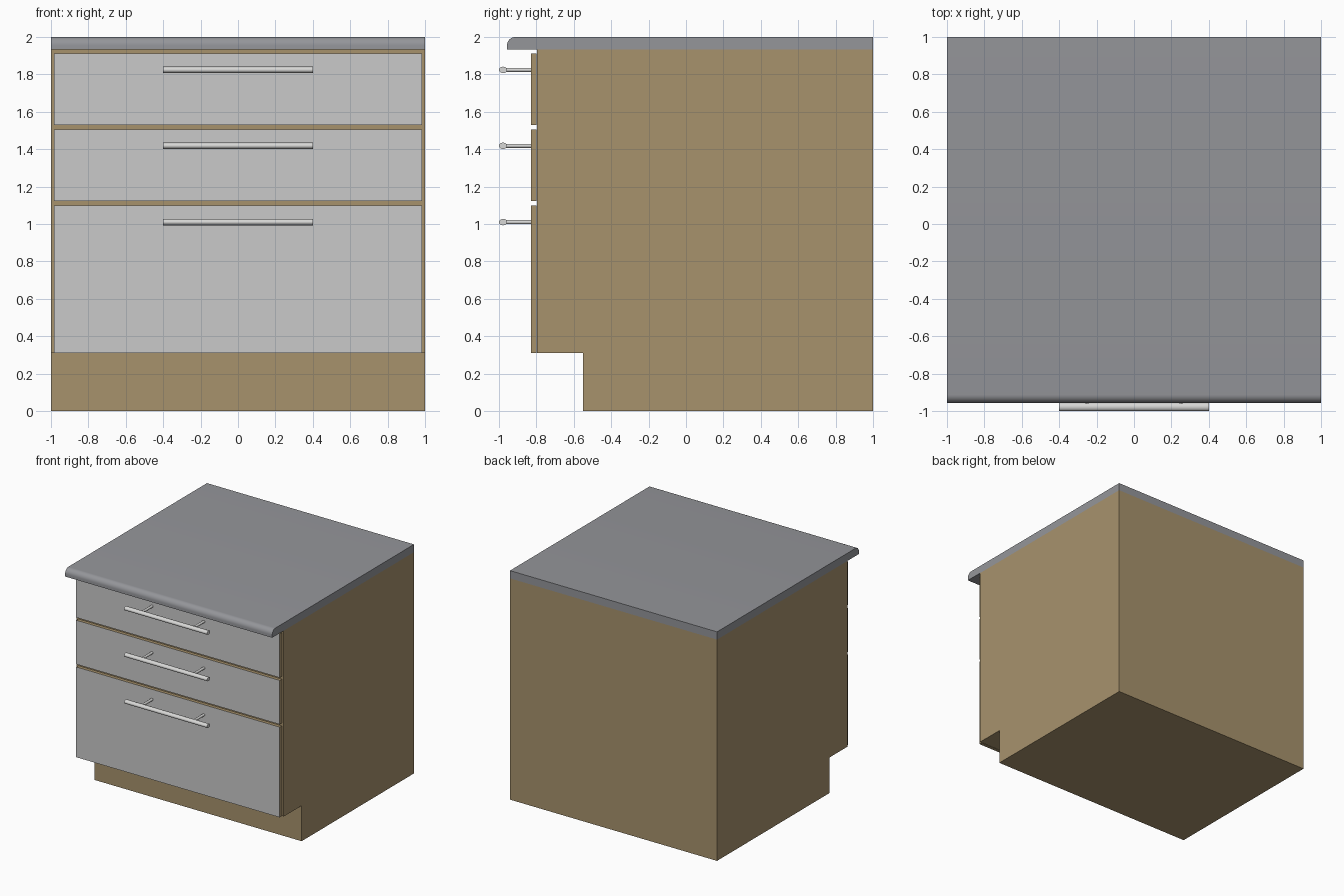
import bpy, bmesh, math
from mathutils import Matrix

if "Cube" in bpy.data.objects:
    bpy.data.objects.remove(bpy.data.objects["Cube"])


def material(name, rgb):
    m = bpy.data.materials.new(name)
    m.diffuse_color = (*rgb, 1)
    m.use_nodes = True
    m.node_tree.nodes["Principled BSDF"].inputs["Base Color"].default_value = m.diffuse_color
    return m


wood = material("tan_wood", (0.39, 0.29, 0.152))
stone = material("grey_worktop", (0.298, 0.303, 0.322))
panel = material("pale_grey_front", (0.59, 0.59, 0.59))
metal = material("light_metal", (0.68, 0.68, 0.67))


def finish(name, bm, *mats):
    bmesh.ops.recalc_face_normals(bm, faces=bm.faces)
    me = bpy.data.meshes.new(name)
    bm.to_mesh(me)
    bm.free()
    ob = bpy.data.objects.new(name, me)
    bpy.context.collection.objects.link(ob)
    for m in mats:
        me.materials.append(m)
    return ob


def extrude_x(name, profile, half, mat):
    """Closed (y, z) profile swept along x from -half to half."""
    bm = bmesh.new()
    face = bm.faces.new([bm.verts.new((-half, y, z)) for y, z in profile])
    ext = bmesh.ops.extrude_face_region(bm, geom=[face])
    verts = [v for v in ext["geom"] if isinstance(v, bmesh.types.BMVert)]
    bmesh.ops.translate(bm, vec=(2 * half, 0, 0), verts=verts)
    return finish(name, bm, mat)


def smooth(ob):
    bpy.ops.object.select_all(action='DESELECT')
    ob.select_set(True)
    bpy.context.view_layer.objects.active = ob
    bpy.ops.object.shade_smooth_by_angle(angle=math.radians(35))


# Cabinet body with recessed toe kick
extrude_x("cabinet_body", [(-0.55, 0), (1, 0), (1, 1.932), (-0.797, 1.932),
                           (-0.797, 0.31), (-0.55, 0.31)], 1.0, wood)

# Worktop with rounded upper front edge
r = 0.045
arc = [(-0.957 + r - r * math.cos(t), 2 - r + r * math.sin(t))
       for t in (math.pi / 2 * i / 8 for i in range(9))]
smooth(extrude_x("worktop", [(1, 2), (1, 1.932), (-0.957, 1.932)] + arc, 1.0, stone))


# Drawer front: wood edges, painted front face
def drawer_front(name, z0, z1):
    bm = bmesh.new()
    bmesh.ops.create_cube(bm, size=1, matrix=Matrix.Translation((0, -0.8145, (z0 + z1) / 2))
                          @ Matrix.Diagonal((1.966, 0.029, z1 - z0, 1)))
    bm.normal_update()
    for f in bm.faces:
        f.material_index = 1 if f.normal.y < -0.5 else 0
    finish(name, bm, wood, panel)


# Bar handle: long bar on two thin posts
def handle(name, z):
    bm = bmesh.new()

    def rod(loc, axis, length, rad, flatten=1.0):
        turn = Matrix.Rotation(math.pi / 2, 4, axis)
        bmesh.ops.create_cone(bm, cap_ends=True, segments=16, radius1=rad, radius2=rad, depth=length,
                              matrix=Matrix.Translation(loc) @ Matrix.Diagonal((1, 1, flatten, 1)) @ turn)

    rod((0, -0.978, z), 'Y', 0.8, 0.022, 0.78)
    for x in (-0.25, 0.25):
        rod((x, -0.9, z), 'X', 0.15, 0.011)
    smooth(finish(name, bm, metal))


for label, z0, z1 in (("top", 1.53, 1.912), ("middle", 1.122, 1.506), ("bottom", 0.31, 1.098)):
    drawer_front(label + "_drawer_front", z0, z1)
    handle(label + "_drawer_handle", z1 - 0.088)
